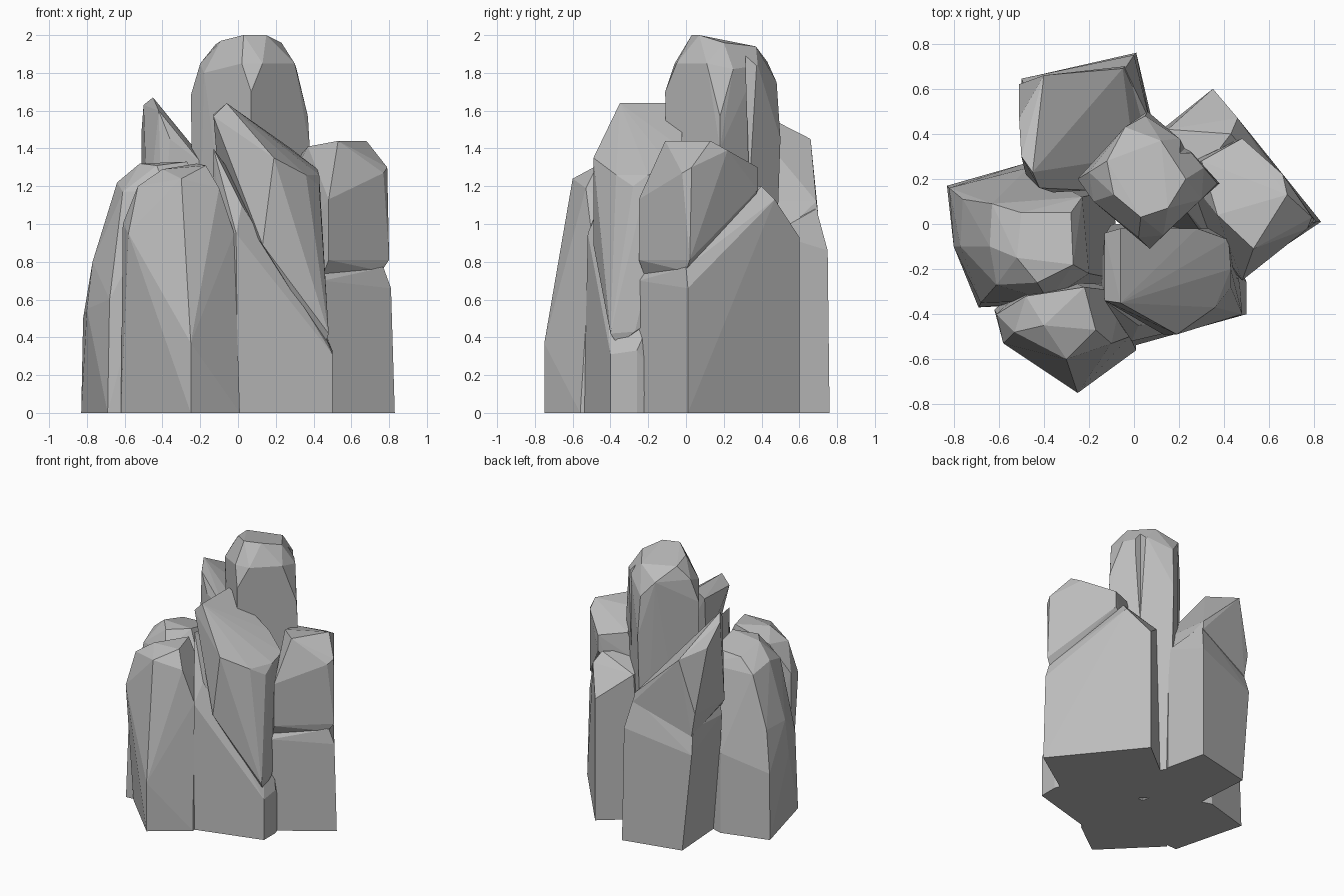
import bpy
import bmesh
from mathutils import Vector

if "Cube" in bpy.data.objects:
    bpy.data.objects.remove(bpy.data.objects["Cube"], do_unlink=True)

# One plain stone colour
stone = bpy.data.materials.new("stone_grey")
stone.use_nodes = True
colour = (.5, .5, .5, 1)
stone.diffuse_color = colour
stone.node_tree.nodes["Principled BSDF"].inputs["Base Color"].default_value = colour


def add_object(name, bm):
    """Turn a bmesh into a flat-shaded stone object."""
    bmesh.ops.recalc_face_normals(bm, faces=bm.faces[:])
    mesh = bpy.data.meshes.new(name)
    bm.to_mesh(mesh)
    bm.free()
    mesh.materials.append(stone)
    obj = bpy.data.objects.new(name, mesh)
    bpy.context.scene.collection.objects.link(obj)
    return obj


def chiselled_rock(name, base, shoulder, crown):
    """Wrap a faceted skin round a ground outline, shoulder points and crown points."""
    bm = bmesh.new()
    for x, y in base:
        bm.verts.new((x, y, 0))
    for point in shoulder + crown:
        bm.verts.new(point)
    hull = bmesh.ops.convex_hull(bm, input=bm.verts[:])
    loose = set(hull["geom_interior"]) | set(hull["geom_unused"])
    loose = [item for item in loose if isinstance(item, bmesh.types.BMVert)]
    bmesh.ops.delete(bm, geom=loose, context="VERTS")
    bmesh.ops.dissolve_limit(bm, angle_limit=.06, verts=bm.verts[:], edges=bm.edges[:])
    return add_object(name, bm)


def carve_groove(rock, start, end, width):
    """Cut a four-sided groove along a line on the surface of a rock."""
    start, end = Vector(start), Vector(end)
    direction = end - start
    bm = bmesh.new()
    bmesh.ops.create_cone(bm, cap_ends=True, segments=4, radius1=width,
                          radius2=width, depth=direction.length)
    cutter = add_object("groove_cutter", bm)
    cutter.hide_render = True
    cutter.location = (start + end) / 2
    cutter.rotation_mode = "QUATERNION"
    cutter.rotation_quaternion = direction.to_track_quat("Z", "Y")
    modifier = rock.modifiers.new("groove", "BOOLEAN")
    modifier.operation = "DIFFERENCE"
    modifier.solver = "EXACT"
    modifier.object = cutter
    bpy.context.view_layer.update()
    bpy.context.view_layer.objects.active = rock
    bpy.ops.object.modifier_apply(modifier=modifier.name)
    bpy.data.objects.remove(cutter, do_unlink=True)


# Low pointed rock at the front
chiselled_rock(
    "front_rock",
    base=[(-.62, -.38), (-.25, -.75), (.01, -.56), (0, -.3), (-.4, -.2)],
    shoulder=[(-.25, -.75, .37), (-.61, -.4, 1), (-.58, -.53, .95),
              (-.02, -.5, .95), (-.05, -.3, 1)],
    crown=[(-.53, -.48, 1.2), (-.3, -.6, 1.24), (-.1, -.53, 1.19), (-.4, -.45, 1.29),
           (-.22, -.28, 1.32), (-.17, -.47, 1.31), (-.48, -.32, 1.22)])

# Rounded rock on the -x side
chiselled_rock(
    "side_rock",
    base=[(-.83, .17), (-.69, -.37), (-.3, -.35), (-.05, -.25), (-.1, .15), (-.48, .27)],
    shoulder=[(-.82, .16, .5), (-.8, -.1, .55), (-.68, -.35, .6), (-.47, .25, .6),
              (-.76, .11, .8), (-.77, -.1, .8)],
    crown=[(-.63, .09, 1.18), (-.64, -.1, 1.22), (-.61, -.27, 1.17), (-.38, -.34, 1.18),
           (-.2, -.22, 1.2), (-.23, .12, 1.18), (-.5, .05, 1.27), (-.52, -.15, 1.32),
           (-.43, -.26, 1.31), (-.27, -.18, 1.33), (-.28, .05, 1.28)])

# Back rock: a leaning foot and a block whose top falls away towards +x
chiselled_rock(
    "back_rock_foot",
    base=[(-.43, .66), (.01, .76), (.08, .46), (-.05, .15), (-.4, .2)],
    shoulder=[(-.5, .645, .74), (0, .75, .86), (.07, .46, .95), (-.48, .25, .9)],
    crown=[(-.04, .69, 1.08), (-.48, .6, .92), (-.1, .2, 1.1), (-.4, .2, 1.1)])
chiselled_rock(
    "back_rock_block",
    base=[],
    shoulder=[(-.04, .7, 1.05), (-.48, .62, .87), (-.51, .62, 1.05), (.07, .46, .9),
              (-.48, .22, 1), (-.4, .16, .9), (-.05, .18, .8)],
    crown=[(-.05, .69, 1.12), (-.4, .66, 1.45), (-.51, .47, 1.5), (-.5, .3, 1.63),
           (-.45, .23, 1.67), (-.42, .16, 1.6), (-.36, .14, 1.45), (-.2, .15, 1.33),
           (0, .3, 1.12)])

# Wide rock on the +x side: sloped foot with a narrower block above its ledge
chiselled_rock(
    "wide_rock_foot",
    base=[(.83, .01), (.35, .6), (.1, .4), (.1, 0), (.43, -.26)],
    shoulder=[(.81, .01, .66), (.35, .6, .93), (.45, -.25, .7), (.77, 0, .77)],
    crown=[(.46, .47, 1.13), (.43, .4, 1.2), (.15, .42, 1.1), (.2, .1, 1.15),
           (.45, -.2, .77)])
chiselled_rock(
    "wide_rock_block",
    base=[],
    shoulder=[(.76, 0, .75), (.45, -.22, .73), (.8, .02, .81), (.48, -.25, .81),
              (.43, .36, 1.13), (.48, .38, 1.18), (.2, .25, 1.1), (.3, 0, .9)],
    crown=[(.79, .03, 1.3), (.77, -.02, 1.27), (.48, -.25, 1.13), (.68, .13, 1.44),
           (.53, -.11, 1.44), (.66, .22, 1.39), (.48, .38, 1.3), (.3, .28, 1.33),
           (.37, .04, 1.41)])

# Slanted rock: a foot cut off along a diagonal, and a ridged block resting on it
chiselled_rock(
    "slanted_rock_foot",
    base=[(.5, -.4), (.5, -.26), (0, -.54), (-.15, -.25), (-.1, 0), (.4, 0)],
    shoulder=[(.5, -.4, .31), (.5, -.26, .33), (-.01, -.52, .95)],
    crown=[(.47, -.36, .39), (.46, -.26, .4), (.02, -.45, 1.1), (-.13, -.34, 1.4),
           (-.13, -.05, 1.35), (.3, -.05, .8)])
chiselled_rock(
    "slanted_rock_block",
    base=[],
    shoulder=[(.46, -.36, .36), (.48, -.4, .42), (.47, -.27, .43), (.13, -.49, .89),
              (-.1, -.1, 1.2), (.38, -.02, .6)],
    crown=[(.43, -.28, 1.2), (.43, -.2, 1.26), (.42, -.07, 1.29), (.28, -.02, 1.4),
           (.19, -.49, 1.35), (.36, -.37, 1.26), (-.13, -.34, 1.57), (-.06, -.35, 1.64),
           (-.06, -.02, 1.64), (-.13, -.04, 1.58)])

# Tall central rock with a cleft on its back corner
tall_rock = chiselled_rock(
    "tall_rock",
    base=[(.06, -.1), (.35, .18), (.05, .45), (-.22, .2)],
    shoulder=[(.07, -.11, 1.45), (.38, .18, 1.4), (.06, .5, 1.45), (-.25, .2, 1.4),
              (.07, -.11, 1.7), (.37, .18, 1.57), (.05, .48, 1.75), (-.25, .2, 1.68)],
    crown=[(-.2, .23, 1.85), (-.18, .1, 1.8), (.02, -.06, 1.85), (.13, -.05, 1.85),
           (.3, .11, 1.85), (.31, .25, 1.82), (.2, .38, 1.84), (-.04, .43, 1.86),
           (-.12, .28, 1.95), (-.09, .13, 1.97), (.03, .03, 2), (.15, .07, 2),
           (.23, .2, 1.96), (.12, .37, 1.94)])
carve_groove(tall_rock, (.26, .37, 1.1), (.23, .34, 2.1), .045)
